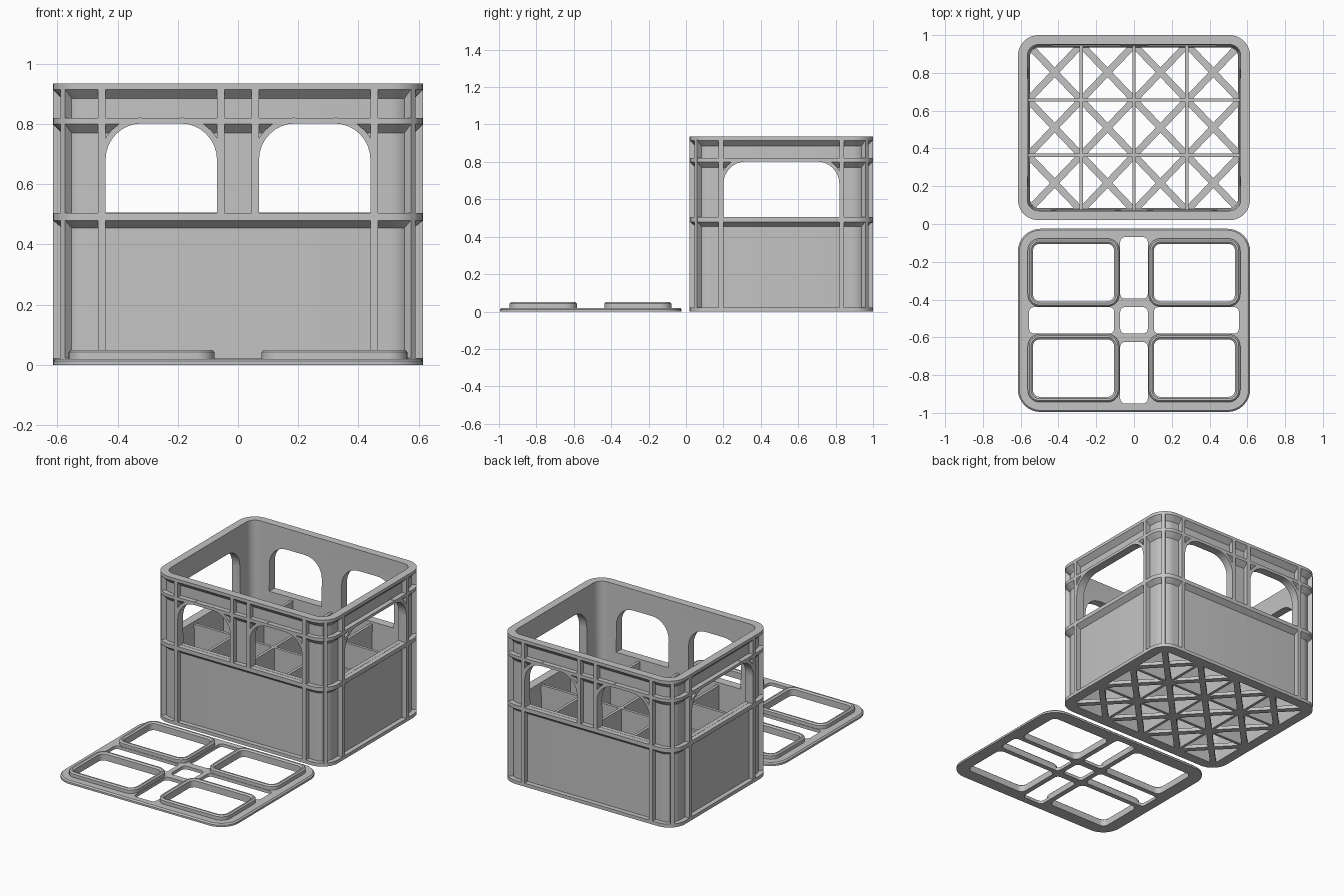
import bpy, bmesh, math
from mathutils import Matrix, Vector

if "Cube" in bpy.data.objects:
    bpy.data.objects.remove(bpy.data.objects["Cube"])

grey = bpy.data.materials.new("grey plastic")
grey.diffuse_color = (0.55, 0.55, 0.55, 1)
grey.use_nodes = True
grey.node_tree.nodes["Principled BSDF"].inputs["Base Color"].default_value = grey.diffuse_color

CY, HX, HY, R = 0.51, 0.615, 0.49, 0.11      # crate centre, half sizes, corner radius
LY = -0.51                                   # lid centre


def rounded(hx, hy, r, seg=8):
    """Rounded rectangle outline, counter-clockwise."""
    pts = []
    for k, (sx, sy) in enumerate([(1, 1), (-1, 1), (-1, -1), (1, -1)]):
        for i in range(seg + 1):
            a = math.pi / 2 * (k + i / seg)
            pts.append((sx * (hx - r) + r * math.cos(a), sy * (hy - r) + r * math.sin(a)))
    return pts


def loft(bm, hx, hy, r, profile, cx=0, cy=0, closed=False):
    """Sweep (inset, z) profile round a rounded rectangle; capped, or closed into a ring."""
    rings = [[bm.verts.new((cx + x, cy + y, z)) for x, y in rounded(hx - d, hy - d, r - d)]
             for d, z in profile]
    n = len(rings[0])
    pairs = list(zip(rings, rings[1:])) + ([(rings[-1], rings[0])] if closed else [])
    for a, b in pairs:
        for i in range(n):
            j = (i + 1) % n
            bm.faces.new((a[i], a[j], b[j], b[i]))
    if not closed:
        bm.faces.new(rings[0][::-1])
        bm.faces.new(rings[-1])


def extrude(bm, pts, vec):
    """Extrude a polygon of 3D points along vec."""
    a = [bm.verts.new(p) for p in pts]
    b = [bm.verts.new(Vector(p) + Vector(vec)) for p in pts]
    n = len(a)
    bm.faces.new(a[::-1])
    bm.faces.new(b)
    for i in range(n):
        bm.faces.new((a[i], a[(i + 1) % n], b[(i + 1) % n], b[i]))


def box(bm, centre, size, angle=0):
    bmesh.ops.create_cube(bm, size=1, matrix=Matrix.Translation(centre)
                          @ Matrix.Rotation(angle, 4, 'Z') @ Matrix.Diagonal((*size, 1)))


def finish(bm, name):
    bmesh.ops.recalc_face_normals(bm, faces=bm.faces)
    me = bpy.data.meshes.new(name)
    bm.to_mesh(me)
    bm.free()
    me.materials.append(grey)
    ob = bpy.data.objects.new(name, me)
    bpy.context.collection.objects.link(ob)
    smooth(me)
    return ob


def smooth(me):
    me.shade_smooth()
    me.set_sharp_from_angle(angle=math.radians(30))


def cut(ob, cutter):
    cutter.hide_render = True
    mod = ob.modifiers.new("cut", 'BOOLEAN')
    mod.operation, mod.solver, mod.object = 'DIFFERENCE', 'EXACT', cutter
    me = bpy.data.meshes.new_from_object(
        ob.evaluated_get(bpy.context.evaluated_depsgraph_get()))
    ob.modifiers.clear()
    ob.data = me
    bpy.data.objects.remove(cutter)
    smooth(me)


# Crate wall with projecting bands, chamfered underneath
D = 0.03
bm = bmesh.new()
loft(bm, HX, HY, R, [(0, 0), (0, .022), (D, .022), (D, .455), (0, .48), (0, .505),
                     (D, .505), (D, .77), (0, .80), (0, .82), (D, .82), (D, .885),
                     (0, .915), (0, .935), (.05, .935), (.065, 0)], cy=CY, closed=True)
wall = finish(bm, "crate_wall")

# Hand openings: (centre, half width) along the front and along the side
Z0, Z1, AR = 0.506, 0.802, 0.12
front_windows, side_windows = [(-.255, .185), (.255, .185)], [(0, .31)]


def arch(c, h):
    pts = [(c - h, Z0), (c + h, Z0)]
    for k, s in ((0, 1), (1, -1)):
        for i in range(9):
            a = math.pi / 2 * (k + i / 8)
            pts.append((c + s * (h - AR) + AR * math.cos(a), Z1 - AR + AR * math.sin(a)))
    return pts


bm = bmesh.new()
for c, h in front_windows:
    extrude(bm, [(u, CY - .6, z) for u, z in arch(c, h)], (0, 1.2, 0))
cut(wall, finish(bm, "front_cutter"))
bm = bmesh.new()
for c, h in side_windows:
    extrude(bm, [(-.7, CY + u, z) for u, z in arch(c, h)], (1.4, 0, 0))
cut(wall, finish(bm, "side_cutter"))

# Vertical ribs and arch edgings on all four walls, diagonal ribs on the corners
ribs, arches = bmesh.new(), bmesh.new()
DEP = 0.037
for s in (-1, 1):
    for t in (-1, 1):
        box(ribs, (t * .4525, CY + s * (HY - DEP / 2), .47), (.025, DEP, .90))
        box(ribs, (t * .0575, CY + s * (HY - DEP / 2), .71), (.025, DEP, .42))
        box(ribs, (s * (HX - DEP / 2), CY + t * .3225, .47), (DEP, .025, .90))
        rad = R - DEP / 2
        box(ribs, (s * (HX - R + rad * math.sqrt(.5)), CY + t * (HY - R + rad * math.sqrt(.5)), .47),
            (DEP, .022, .90), s * t * math.pi / 4)
    for along_x, windows in ((True, front_windows), (False, side_windows)):
        for c, h in windows:
            for t in (-1, 1):
                arc = [(r, math.pi / 2 * i / 8) for r, order in ((AR, range(9)), (AR + .02, range(8, -1, -1)))
                       for i in order]
                uz = [(c + t * (h - AR + r * math.cos(a)), Z1 - AR + r * math.sin(a)) for r, a in arc]
                if along_x:
                    extrude(arches, [(u, CY + s * HY, z) for u, z in uz], (0, -s * DEP, 0))
                else:
                    extrude(arches, [(s * HX, CY + u, z) for u, z in uz], (-s * DEP, 0, 0))
finish(ribs, "wall_ribs")
finish(arches, "window_edgings")

# Bottle dividers and crossed floor lattice
div, floor = bmesh.new(), bmesh.new()
CW, CH, TOP = 0.28, 0.293, 0.49
for i in (-1, 0, 1):
    box(div, (i * CW, CY, TOP / 2), (.018, .87, TOP))
for j in (-.5, .5):
    box(div, (0, CY + j * CH, TOP / 2), (1.12, .018, TOP))
for i in range(4):
    for j in range(3):
        for s in (-1, 1):
            box(floor, ((i - 1.5) * CW, CY + (j - 1) * CH, .011),
                (math.hypot(CW, CH), .036, .022), s * math.atan2(CH, CW))
finish(div, "bottle_dividers")
finish(floor, "floor_lattice")

# Lid plate with openings
bm = bmesh.new()
loft(bm, HX, .485, .12, [(0, 0), (0, .012), (.008, .02)], cy=LY)
lid = finish(bm, "lid_plate")
bm, rims = bmesh.new(), bmesh.new()
through = [(0, -.1), (0, .1)]
loft(bm, .073, .07, .025, through, cy=LY)
for s in (-1, 1):
    loft(bm, .073, .163, .025, through, cy=LY + s * .2775)
    loft(bm, .225, .07, .025, through, cx=s * .33, cy=LY)
    for t in (-1, 1):
        cx, cy = s * .32, LY + t * .253
        loft(bm, .2145, .152, .035, through, cx, cy)
        # Raised rim around each large opening
        loft(rims, .2425, .18, .063, [(0, .015), (0, .042), (.008, .05), (.018, .05),
                                      (.028, .042), (.028, .015)], cx, cy, closed=True)
cut(lid, finish(bm, "lid_cutter"))
finish(rims, "lid_rims")
